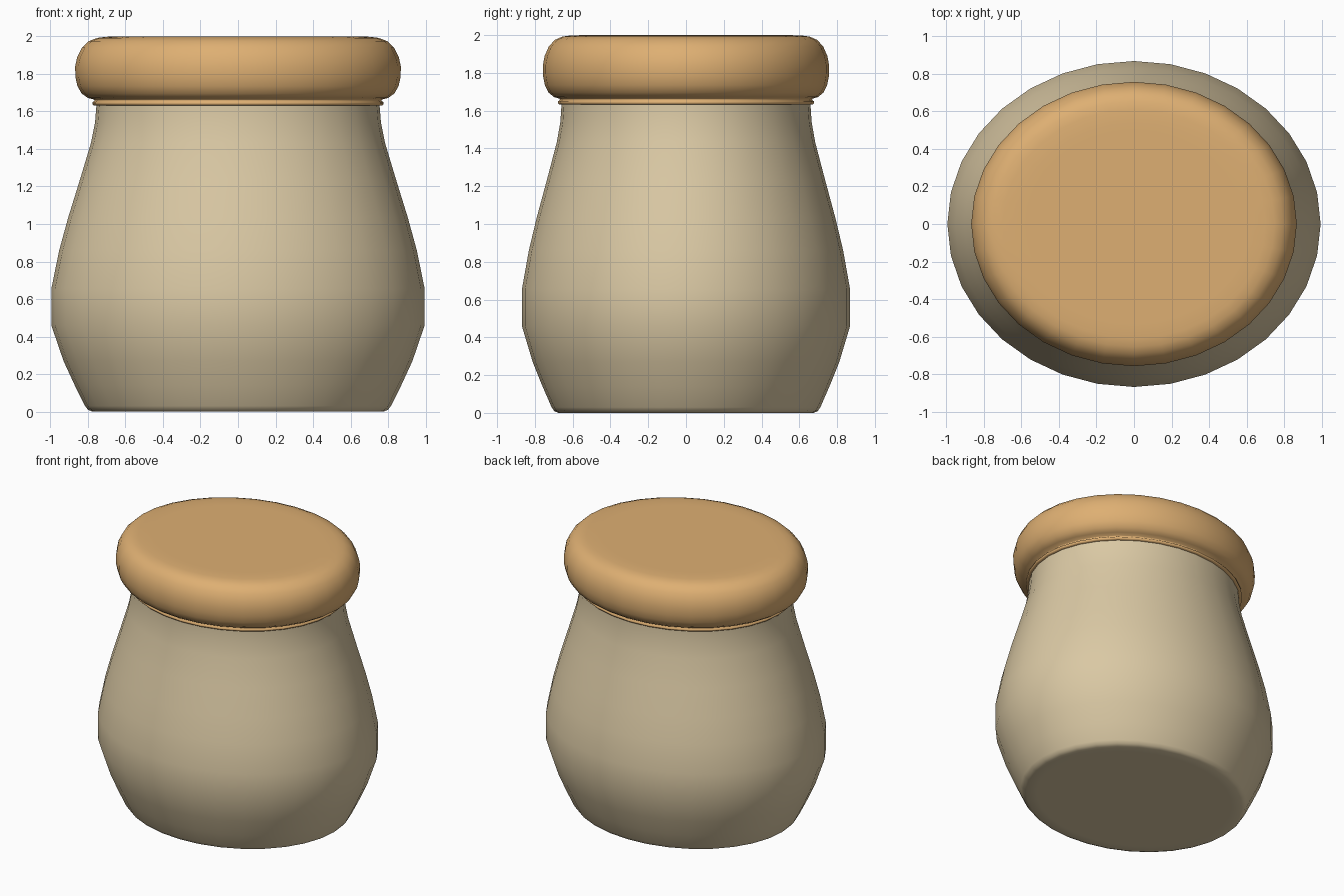
import bpy, bmesh, math

if "Cube" in bpy.data.objects:
    bpy.data.objects.remove(bpy.data.objects["Cube"])

SEGMENTS = 32
DEPTH = 0.873  # oval section: depth relative to width


def material(name, color):
    m = bpy.data.materials.new(name)
    m.diffuse_color = (*color, 1)
    m.use_nodes = True
    m.node_tree.nodes["Principled BSDF"].inputs["Base Color"].default_value = m.diffuse_color
    return m


def lathe(name, profile, mat):
    """Oval lathe of (radius, height) points, capped at both ends."""
    bm = bmesh.new()
    rings = []
    for r, z in profile:
        rings.append([bm.verts.new((r * math.cos(a), r * DEPTH * math.sin(a), z))
                      for a in (2 * math.pi * i / SEGMENTS for i in range(SEGMENTS))])
    for lo, hi in zip(rings, rings[1:]):
        for i in range(SEGMENTS):
            j = (i + 1) % SEGMENTS
            bm.faces.new((lo[i], lo[j], hi[j], hi[i]))
    bm.faces.new(rings[0][::-1])
    bm.faces.new(rings[-1])
    bmesh.ops.recalc_face_normals(bm, faces=bm.faces)
    mesh = bpy.data.meshes.new(name)
    bm.to_mesh(mesh)
    bm.free()
    mesh.materials.append(mat)
    mesh.shade_smooth()
    obj = bpy.data.objects.new(name, mesh)
    bpy.context.collection.objects.link(obj)
    return obj


clay = material("cream_clay", (0.70, 0.58, 0.37))
wood = material("light_wood", (0.73, 0.43, 0.17))

# Jar body: rounded belly narrowing to the neck, which ends inside the lid
lathe("jar_body", [
    (0.70, 0.0), (0.775, 0.0), (0.80, 0.01), (0.815, 0.03), (0.87, 0.14),
    (0.93, 0.27), (0.995, 0.46), (0.995, 0.655), (0.953, 0.86), (0.905, 1.035),
    (0.843, 1.235), (0.783, 1.435), (0.762, 1.54), (0.755, 1.63),
    (0.755, 1.70), (0.70, 1.70)], clay)

# Lid: thin bead at the neck, then a fat rounded cap
lathe("lid", [
    (0.74, 1.635), (0.768, 1.632), (0.777, 1.64), (0.775, 1.65), (0.764, 1.657),
    (0.768, 1.664), (0.80, 1.672), (0.833, 1.695), (0.856, 1.735), (0.867, 1.785),
    (0.868, 1.84), (0.857, 1.89), (0.832, 1.94), (0.795, 1.975), (0.75, 1.992),
    (0.70, 1.998), (0.62, 2.0), (0.58, 2.0)], wood)
